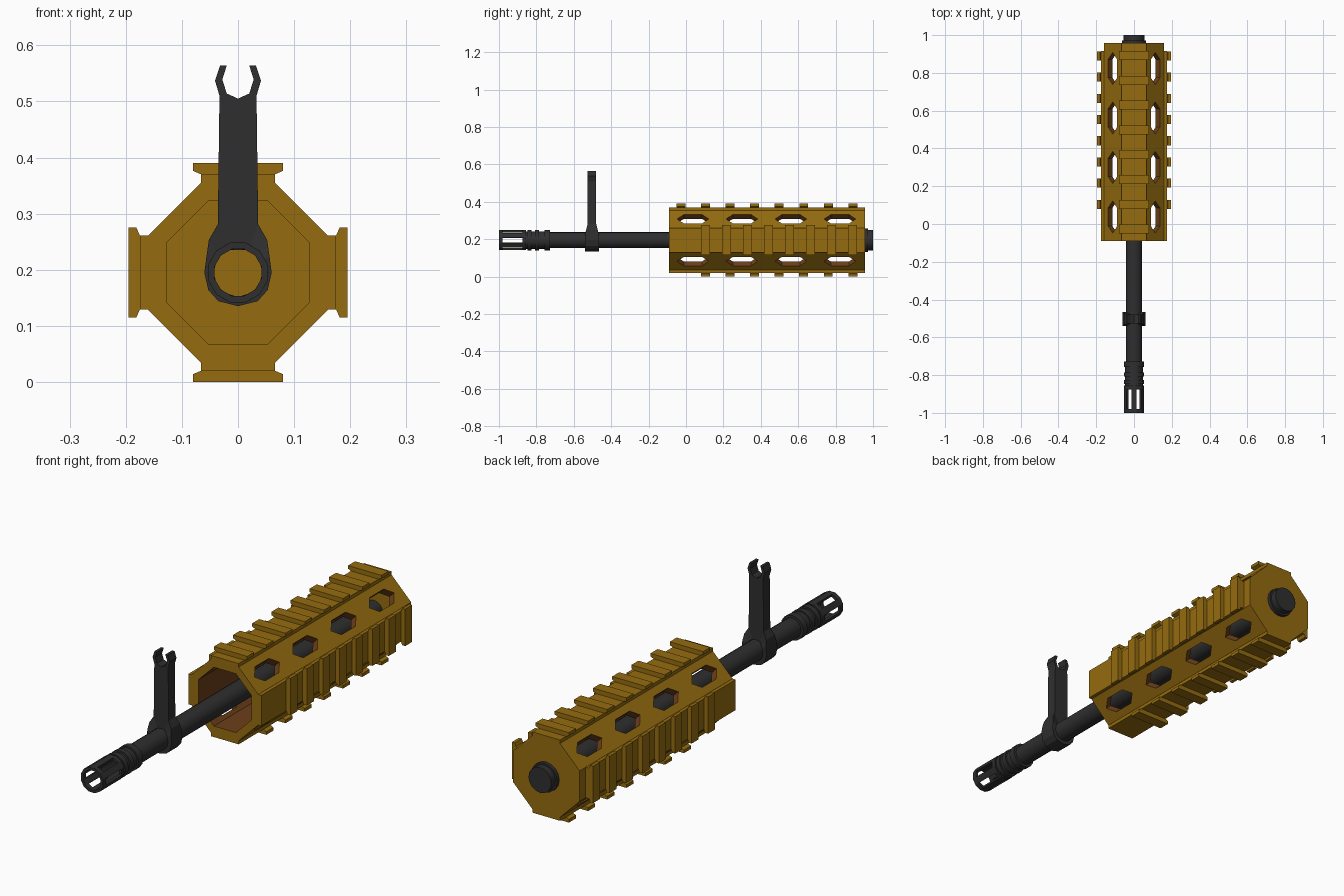
import bpy, bmesh, math

if "Cube" in bpy.data.objects:
    bpy.data.objects.remove(bpy.data.objects["Cube"])

C = 0.195                      # height of the barrel axis
T = math.tan(math.pi / 8)


def material(name, rgb):
    m = bpy.data.materials.new(name)
    m.diffuse_color = (*rgb, 1)
    m.use_nodes = True
    m.node_tree.nodes["Principled BSDF"].inputs["Base Color"].default_value = m.diffuse_color
    return m


GOLD = material("gold_tan", (0.30, 0.15, 0.005))
BROWN = material("inner_brown", (0.15, 0.05, 0.010))
DARK = material("dark_grey", (0.028, 0.028, 0.028))


def finish(bm, name, mats, smooth=False):
    bmesh.ops.recalc_face_normals(bm, faces=bm.faces)
    me = bpy.data.meshes.new(name)
    bm.to_mesh(me)
    bm.free()
    for m in mats:
        me.materials.append(m)
    ob = bpy.data.objects.new(name, me)
    bpy.context.collection.objects.link(ob)
    if smooth:
        bpy.ops.object.select_all(action='DESELECT')
        ob.select_set(True)
        bpy.context.view_layer.objects.active = ob
        bpy.ops.object.shade_smooth_by_angle(angle=math.radians(32))
    return ob


def bridge(bm, a, b, mat=0):
    n = len(a)
    for i in range(n):
        f = bm.faces.new((a[i], a[(i + 1) % n], b[(i + 1) % n], b[i]))
        f.material_index = mat


def radial(u, r, a):
    """Point at sideways offset u and distance r from the axis, facing angle a."""
    return (r * math.cos(a) - u * math.sin(a), C + r * math.sin(a) + u * math.cos(a))


def prism(bm, pts, y0, y1):
    """Extrude an (x, z) outline along y."""
    a = [bm.verts.new((x, y0, z)) for x, z in pts]
    b = [bm.verts.new((x, y1, z)) for x, z in pts]
    bridge(bm, a, b)
    bm.faces.new(a)
    bm.faces.new(b)


def lathe(bm, prof, n=16, caps=True):
    """Revolve (y, radius) pairs around the barrel axis."""
    rings = []
    for y, r in prof:
        ang = [2 * math.pi * i / n for i in range(n)]
        rings.append([bm.verts.new((r * math.cos(t), y, C + r * math.sin(t))) for t in ang])
    for a, b in zip(rings, rings[1:]):
        bridge(bm, a, b)
    if caps:
        bm.faces.new(rings[0])
        bm.faces.new(rings[-1])


# Handguard: octagonal shell, open at the front and closed at the back
def octagon(bm, apothem, y):
    r = apothem / math.cos(math.pi / 8)
    ang = [math.pi / 8 + i * math.pi / 4 for i in range(8)]
    return [bm.verts.new((r * math.cos(t), y, C + r * math.sin(t))) for t in ang]


bm = bmesh.new()
of, ob_ = octagon(bm, 0.16, -0.09), octagon(bm, 0.16, 0.957)
inf, inb = octagon(bm, 0.1275, -0.09), octagon(bm, 0.1275, 0.93)
bridge(bm, of, ob_)
bridge(bm, of, inf)
bridge(bm, inf, inb, 1)
bm.faces.new(ob_)
bm.faces.new(inb)
guard = finish(bm, "handguard", [GOLD, BROWN])

# Vent slots: pointed hexagons through the four diagonal walls
bm = bmesh.new()
HEX = [(-0.085, 0), (-0.048, 0.034), (0.048, 0.034), (0.085, 0), (0.048, -0.034), (-0.048, -0.034)]
for k in range(4):
    a = math.pi / 4 + k * math.pi / 2
    for s in range(4):
        loops = []
        for r in (0.105, 0.19):
            loop = []
            for dy, u in HEX:
                x, z = radial(u, r, a)
                loop.append(bm.verts.new((x, 0.037 + 0.262 * s + dy, z)))
            loops.append(loop)
        bridge(bm, loops[0], loops[1])
        bm.faces.new(loops[0])
        bm.faces.new(loops[1])
for f in bm.faces:
    f.material_index = 1
cutter = finish(bm, "slot_cutter", [GOLD, BROWN])
cutter.hide_render = True
mod = guard.modifiers.new("slots", 'BOOLEAN')
mod.operation = 'DIFFERENCE'
mod.solver = 'EXACT'
mod.object = cutter
bpy.context.view_layer.objects.active = guard
bpy.ops.object.modifier_apply(modifier=mod.name)
bpy.data.objects.remove(cutter)

# Accessory rails: base strip plus evenly spaced teeth on four sides
NECK = [(-0.066, 0.15), (0.066, 0.15), (0.066, 0.175), (-0.066, 0.175)]
TOOTH = [(-0.066, 0.17), (0.066, 0.17), (0.066, 0.175), (0.08, 0.181), (0.08, 0.195),
         (-0.08, 0.195), (-0.08, 0.181), (-0.066, 0.175)]
RAILS = [("right_rail", 0, 0.915, 0.104, 8, 0.1123),
         ("top_rail", 1, 0.957, -0.027, 8, 0.1313),
         ("left_rail", 2, 0.915, 0.104, 8, 0.1123),
         ("bottom_rail", 3, 0.957, 0.104, 7, 0.1313)]
for name, q, end, first, count, pitch in RAILS:
    a = q * math.pi / 2
    bm = bmesh.new()
    y0 = -0.09
    # base starts inside the wall thickness
    prism(bm, [radial(u, r, a) for u, r in NECK], y0, end)
    for i in range(count):
        y = first + i * pitch
        prism(bm, [radial(u, r, a) for u, r in TOOTH], y - 0.024, y + 0.024)
    finish(bm, name, [GOLD])

# Barrel: open tube reaching the handguard back wall
bm = bmesh.new()
lathe(bm, [(-0.86, 0.043), (0.93, 0.043)], caps=False)
finish(bm, "barrel", [DARK], True)

# Muzzle collar with three raised rings
bm = bmesh.new()
prof = [(-0.858, 0.043), (-0.858, 0.047)]
for y0, y1 in ((-0.848, -0.825), (-0.808, -0.785), (-0.757, -0.727)):
    prof += [(y0, 0.047), (y0, 0.054), (y1, 0.054), (y1, 0.047)]
prof[-1] = (-0.727, 0.043)
lathe(bm, prof, caps=False)
finish(bm, "muzzle_collar", [DARK], True)

# Flash hider: thick tube with six long open slots
bm = bmesh.new()
N, YS = 12, (-1.0, -0.98, -0.875, -0.855)
solid = {(i, j) for i in range(N) for j in range(3) if j != 1 or i % 2 == 0}


def hv(i, j, r):
    t = 2 * math.pi * (i + 0.5) / N
    return bm.verts.new((r * math.cos(t), YS[j], C + r * math.sin(t)))


V = {(i, j, k): hv(i, j, r) for i in range(N) for j in range(4) for k, r in enumerate((0.043, 0.055))}
for i, j in solid:
    n = (i + 1) % N
    for k in (0, 1):
        bm.faces.new((V[i, j, k], V[n, j, k], V[n, j + 1, k], V[i, j + 1, k]))
    for e, near in ((i, (i - 1) % N), (n, n)):
        if (near, j) not in solid:
            bm.faces.new((V[e, j, 0], V[e, j, 1], V[e, j + 1, 1], V[e, j + 1, 0]))
    for e, near in ((j, j - 1), (j + 1, j + 1)):
        if (i, near) not in solid:
            bm.faces.new((V[i, e, 0], V[n, e, 0], V[n, e, 1], V[i, e, 1]))
finish(bm, "flash_hider", [DARK])

# Rear barrel nut
bm = bmesh.new()
lathe(bm, [(0.95, 0.063), (0.972, 0.063), (0.972, 0.055), (1.0, 0.055)])
finish(bm, "barrel_nut", [DARK], True)

# Front sight: clamp ring around the barrel, tapering into a forked post
SY = -0.503
HALF = [(0.036, 0.281, 0.023), (0.052, 0.253, 0.030), (0.056, 0.225, 0.037), (0.060, 0.195, 0.037),
        (0.053, 0.164, 0.037), (0.035, 0.144, 0.037)]
outline = HALF + [(0, 0.135, 0.037)] + [(-x, z, d) for x, z, d in reversed(HALF)]
bm = bmesh.new()
loops = []
for s in (-1, 1):
    out, inn = [], []
    for x, z, d in outline:
        t = math.atan2(z - C, x)
        out.append(bm.verts.new((x, SY + s * d, z)))
        inn.append(bm.verts.new((0.0435 * math.cos(t), SY + s * d, C + 0.0435 * math.sin(t))))
    loops.append((out, inn))
    bridge(bm, out, inn)
for k in (0, 1):
    bridge(bm, loops[0][k], loops[1][k])
finish(bm, "sight_clamp", [DARK])

bm = bmesh.new()
FORK = [(0.036, 0.281), (0.033, 0.510), (0.041, 0.537), (0.032, 0.564), (0.020, 0.564),
        (0.028, 0.539), (0.020, 0.514)]
prism(bm, FORK + [(0, 0.505)] + [(-x, z) for x, z in reversed(FORK)], SY - 0.023, SY + 0.023)
finish(bm, "sight_post", [DARK])
